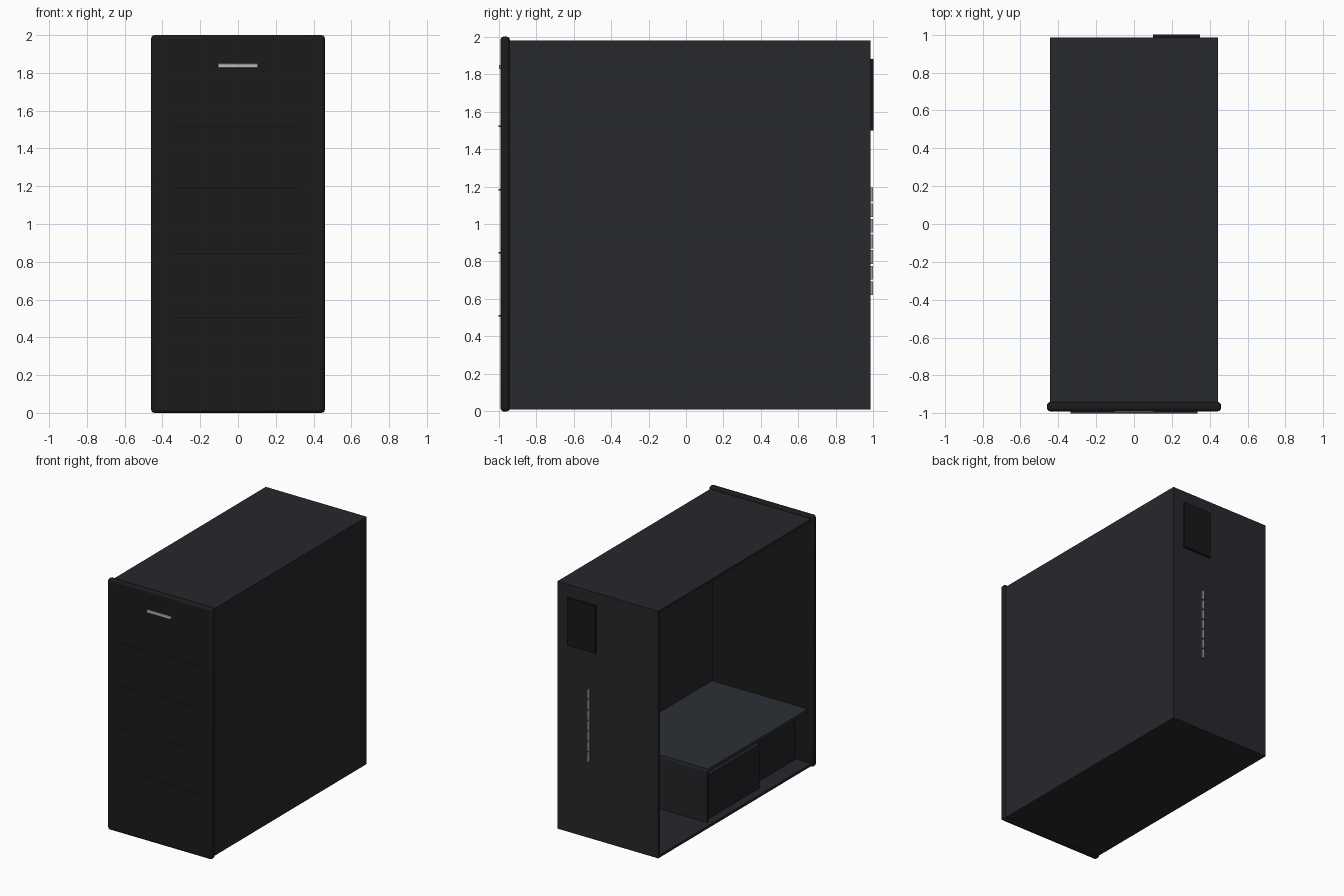
import bpy, bmesh

if "Cube" in bpy.data.objects:
    bpy.data.objects.remove(bpy.data.objects["Cube"])


def material(name, rgb):
    m = bpy.data.materials.new(name)
    m.diffuse_color = (*rgb, 1)
    m.use_nodes = True
    m.node_tree.nodes["Principled BSDF"].inputs["Base Color"].default_value = m.diffuse_color
    return m


SHELL = material("shell_grey", (0.020, 0.021, 0.025))
FRONT = material("front_black", (0.011, 0.011, 0.012))
SHROUD = material("shroud_grey", (0.025, 0.028, 0.037))
INNER = material("inner_grey", (0.016, 0.017, 0.020))
DARK = material("port_black", (0.009, 0.009, 0.010))
LINE = material("groove_grey", (0.035, 0.035, 0.045))
METAL = material("bare_metal", (0.35, 0.35, 0.36))
LIGHT = material("trim_silver", (0.5, 0.5, 0.5))


def box(name, x, y, z, mat, bevel=0, segments=3):
    """Box from (min, max) ranges, with an optional rounded edge."""
    bm = bmesh.new()
    bmesh.ops.create_cube(bm, size=1)
    for v in bm.verts:
        v.co = [r[0] + (c + 0.5) * (r[1] - r[0]) for c, r in zip(v.co, (x, y, z))]
    me = bpy.data.meshes.new(name)
    bm.to_mesh(me)
    bm.free()
    ob = bpy.data.objects.new(name, me)
    bpy.context.collection.objects.link(ob)
    me.materials.append(mat)
    if bevel:
        mod = ob.modifiers.new("bevel", "BEVEL")
        mod.width, mod.segments = bevel, segments
        ob.select_set(True)
        bpy.context.view_layer.objects.active = ob
        bpy.ops.object.shade_smooth_by_angle()
        ob.select_set(False)
    return ob


# Case shell, open on the left side
W, YF, YB, ZB, ZT, T = 0.445, -0.945, 0.985, 0.01, 1.98, 0.02
box("right_panel", (W - T, W), (YF, YB), (ZB, ZT), SHELL)
box("top_panel", (-W, W - T), (YF, YB), (ZT - T, ZT), SHELL)
box("bottom_panel", (-W, W - T), (YF, YB), (ZB, ZB + T), SHELL)
box("back_panel", (-W, W - T), (YB - T, YB), (ZB + T, ZT - T), SHELL)

# Front panel with grooves and a silver trim bar
box("front_panel", (-0.46, 0.46), (-0.99, -0.94), (0, 2), FRONT, 0.018)
for i in range(4):
    z = 0.51 + i * 0.337
    box(f"front_groove_{i + 1}", (-0.335, 0.335), (-1, -0.985), (z - 0.004, z + 0.004), LINE)
box("front_trim_bar", (-0.105, 0.105), (-0.997, -0.985), (1.827, 1.849), LIGHT, 0.003, 2)

# Back: port plate and expansion slot covers
box("port_plate", (0.10, 0.35), (0.98, 1.0), (1.50, 1.88), DARK)
for i in range(7):
    z = 0.62 + i * 0.0835
    box(f"slot_cover_{i + 1}", (0.155, 0.175), (0.98, 0.998), (z, z + 0.073), METAL)

# Lower compartment: shroud, power supply and drive cage
box("shroud_top", (-0.42, W - T), (-0.935, 0.32), (0.435, 0.46), SHROUD)
box("shroud_back", (-0.41, W - T), (0.30, 0.32), (ZB + T, 0.435), INNER)
box("power_supply", (-0.38, 0.36), (-0.38, 0.29), (ZB + T, 0.38), INNER)
box("drive_cage", (-0.31, 0.31), (-0.93, -0.47), (ZB + T, 0.40), INNER)

# Board behind the ports, against the right wall
box("main_board", (0.395, W - T), (-0.12, 0.95), (0.56, 1.90), INNER)
